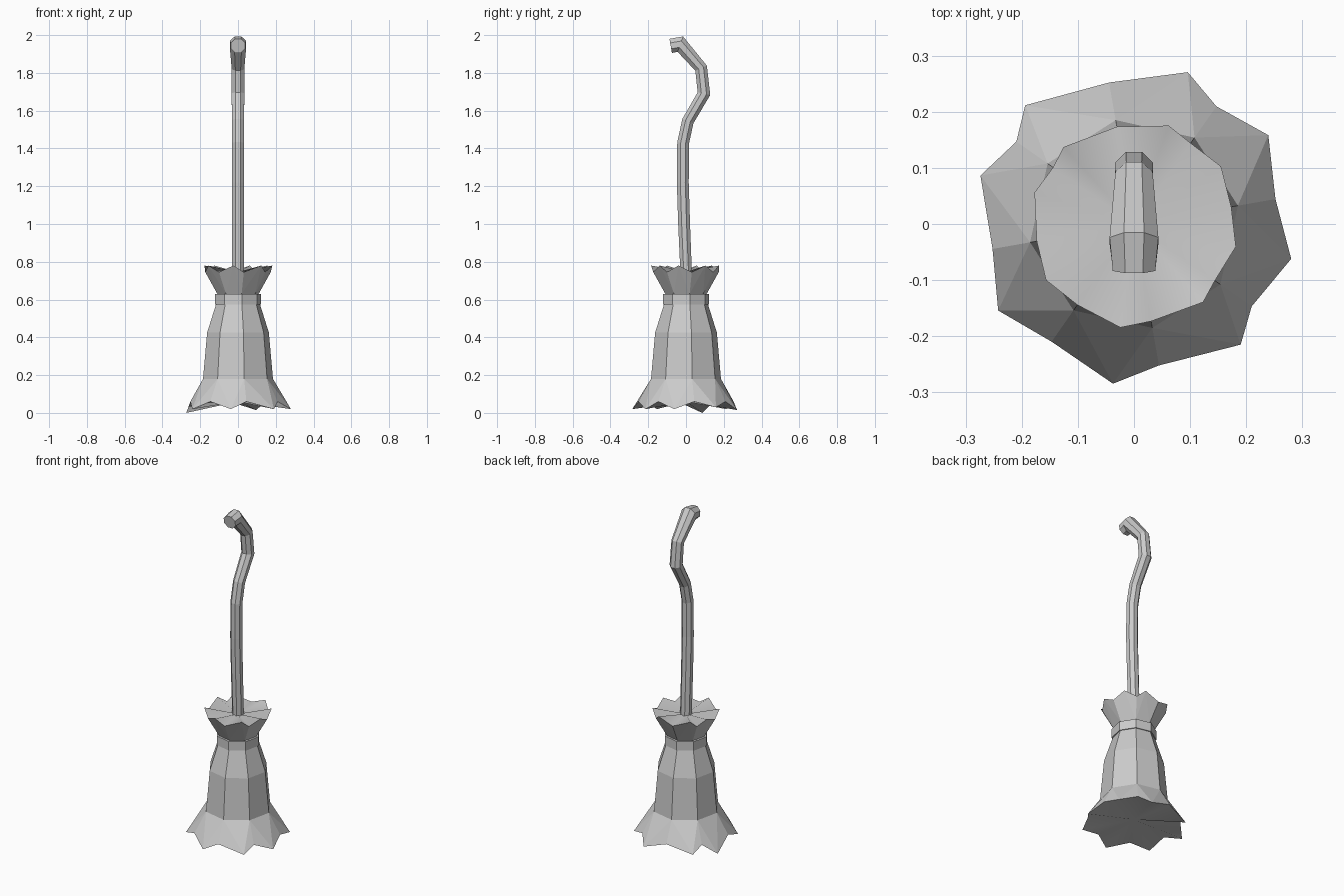
import bpy, bmesh
from math import sin, cos, radians, pi
from mathutils import Vector

cube = bpy.data.objects.get("Cube")
if cube:
    bpy.data.objects.remove(cube, do_unlink=True)

grey = bpy.data.materials.new("plain grey")
grey.use_nodes = True
tone = (0.6, 0.6, 0.6, 1)
grey.diffuse_color = tone
grey.node_tree.nodes["Principled BSDF"].inputs["Base Color"].default_value = tone

SIDES = 8
CORNERS = [radians(10 + 45 * k) for k in range(SIDES)]
# Sideways lean of each ragged tip, in degrees from the middle of its facet
LEAN = [1, -7, 10, -5, 0, 5, 9, 0]
DROP = [0.03, 0.015, 0.02, 0, 0.02, 0.02, 0.02, 0.02]


def polar(r, a, z):
    return Vector((r * cos(a), r * sin(a), z))


def finish(bm, name):
    bmesh.ops.recalc_face_normals(bm, faces=bm.faces)
    mesh = bpy.data.meshes.new(name)
    bm.to_mesh(mesh)
    bm.free()
    mesh.materials.append(grey)
    obj = bpy.data.objects.new(name, mesh)
    bpy.context.collection.objects.link(obj)
    return obj


def ring(bm, r, z):
    return [bm.verts.new(polar(r, a, z)) for a in CORNERS]


def bridge(bm, a, b):
    n = len(a)
    for i in range(n):
        j = (i + 1) % n
        bm.faces.new((a[i], a[j], b[j], b[i]))


def ragged_edge(bm, base, r_corner, z_corner, r_tip, z_tips, z_centre):
    """Add a pointed rim to a ring and close it with a softly shaded fan."""
    rim = ring(bm, r_corner, z_corner)
    tips = [bm.verts.new(polar(r_tip, a + radians(22.5 + LEAN[i]), z_tips[i]))
            for i, a in enumerate(CORNERS)]
    for i in range(SIDES):
        j = (i + 1) % SIDES
        bm.faces.new((base[i], base[j], tips[i]))
        bm.faces.new((base[i], tips[i], rim[i]))
        bm.faces.new((base[j], rim[j], tips[i]))
    # Separate cap vertices keep the rim crisp
    outline = [bm.verts.new(v.co) for pair in zip(rim, tips) for v in pair]
    centre = bm.verts.new((0, 0, z_centre))
    for i, v in enumerate(outline):
        f = bm.faces.new((v, outline[(i + 1) % len(outline)], centre))
        f.smooth = True


# Bristle bundle: skirt below, flared tuft above
bm = bmesh.new()
profile = [(0.188, 0.18), (0.166, 0.425), (0.118, 0.575), (0.111, 0.63)]
rings = [ring(bm, r, z) for r, z in profile]
for lower, upper in zip(rings, rings[1:]):
    bridge(bm, lower, upper)
ragged_edge(bm, rings[0], 0.256, 0.06, 0.287, DROP, 0.06)
ragged_edge(bm, rings[-1], 0.176, 0.745, 0.186, [0.78] * SIDES, 0.745)
finish(bm, "bristles")

# Binding band
bm = bmesh.new()
loops = [ring(bm, r, z) for r, z in
         [(0.105, 0.575), (0.124, 0.575), (0.124, 0.63), (0.105, 0.63)]]
for i, loop in enumerate(loops):
    bridge(bm, loop, loops[(i + 1) % len(loops)])
finish(bm, "binding_band")

# Crooked handle: eight-sided tube swept along a bent path (y, z, radius)
path = [(0.005, 0.6, 0.033), (0, 0.76, 0.033), (-0.01, 1.0, 0.034),
        (-0.017, 1.22, 0.034), (-0.015, 1.43, 0.034), (0.01, 1.545, 0.034),
        (0.095, 1.69, 0.037), (0.08, 1.825, 0.036), (-0.03, 1.952, 0.047),
        (-0.081, 1.943, 0.041)]
points = [Vector((0, y, z)) for y, z, r in path]
bm = bmesh.new()
loops = []
for i, p in enumerate(points):
    before = (p - points[i - 1]).normalized() if i else Vector()
    after = (points[i + 1] - p).normalized() if i + 1 < len(points) else Vector()
    along = (before + after).normalized()
    side = Vector((1, 0, 0))
    up = along.cross(side)
    r = path[i][2]
    loops.append([bm.verts.new(p + r * (side * cos(a) + up * sin(a)))
                  for a in [(k + 0.5) * pi / 4 for k in range(8)]])
for a, b in zip(loops, loops[1:]):
    bridge(bm, a, b)
bm.faces.new(loops[0])
bm.faces.new(loops[-1])
finish(bm, "handle")
